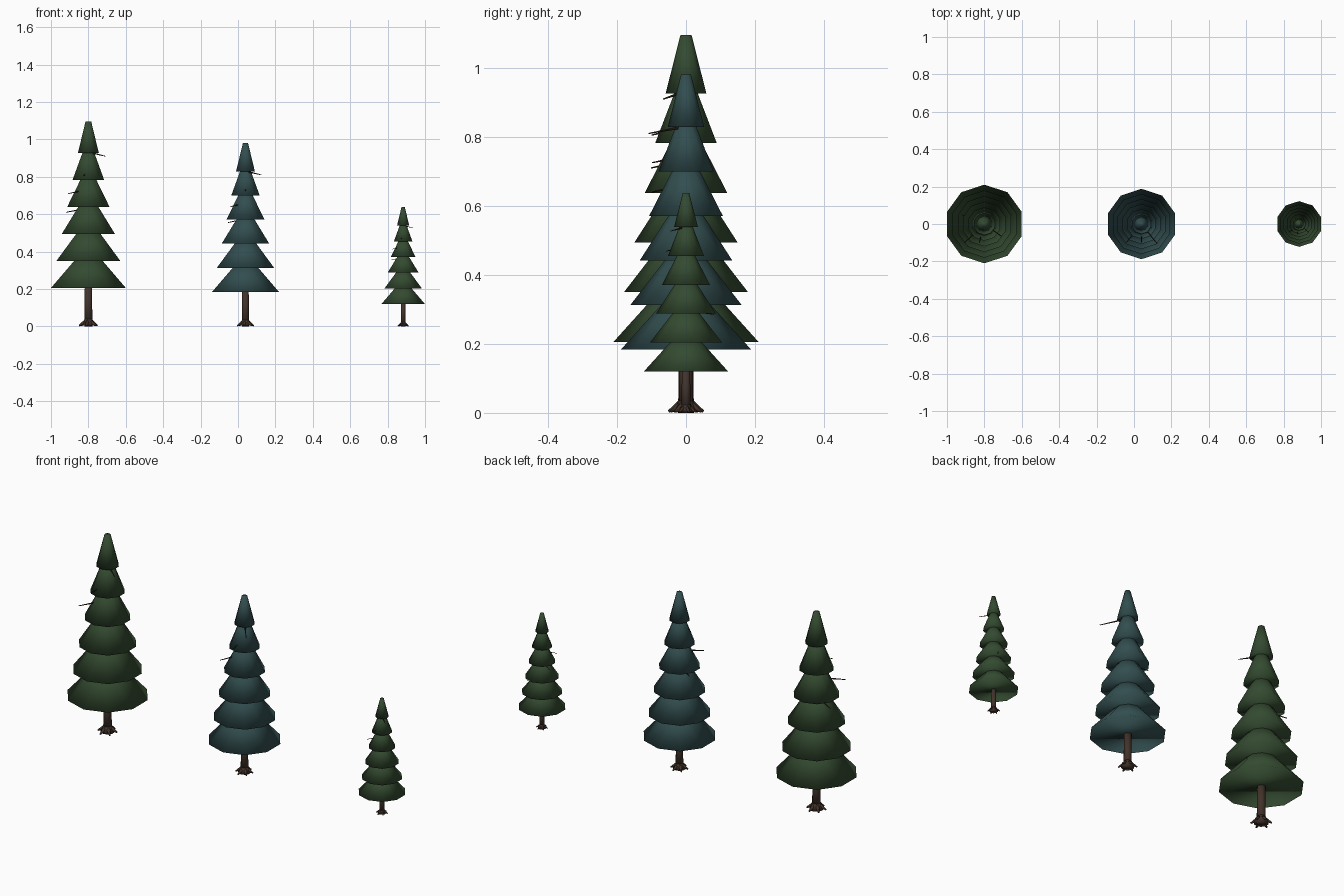
import bpy
import math
from mathutils import Vector

if "Cube" in bpy.data.objects:
    bpy.data.objects.remove(bpy.data.objects["Cube"], do_unlink=True)


def make_material(name, color):
    mat = bpy.data.materials.new(name)
    mat.use_nodes = True
    mat.diffuse_color = (*color, 1)
    mat.node_tree.nodes["Principled BSDF"].inputs["Base Color"].default_value = (*color, 1)
    return mat


green = make_material("dark pine green", (0.034, 0.070, 0.030))
teal = make_material("blue spruce", (0.032, 0.075, 0.078))
bark = make_material("brown bark", (0.055, 0.033, 0.023))
twig_brown = make_material("dark twig", (0.045, 0.022, 0.016))


def cone(name, start, end, r1, r2, sides, mat):
    """Tapered, smooth-shaded cone between two points."""
    start, end = Vector(start), Vector(end)
    axis = end - start
    bpy.ops.mesh.primitive_cone_add(vertices=sides, radius1=r1, radius2=r2,
                                    depth=axis.length, location=(start + end) / 2)
    obj = bpy.context.object
    if axis.xy.length > 0:
        obj.rotation_euler = axis.to_track_quat("Z", "Y").to_euler()
    obj.name = name
    obj.data.materials.append(mat)
    bpy.ops.object.shade_smooth()
    return obj


def build_tree(label, x, size, foliage, twig_tips):
    def place(px, py, pz):
        return (x + px * size, py * size, pz * size)

    # Trunk
    cone(label + "_trunk", place(0, 0, 0), place(0, 0, 0.23),
         0.023 * size, 0.020 * size, 10, bark)
    # Flared foot and root tips
    cone(label + "_trunk_foot", place(0, 0, 0.004), place(0, 0, 0.042),
         0.037 * size, 0.021 * size, 10, bark)
    for i in range(6):
        a = math.tau * (i + 0.3) / 6
        c, s = math.cos(a), math.sin(a)
        cone(f"{label}_root_{i + 1}", place(0.016 * c, 0.016 * s, 0.026),
             place(0.051 * c, 0.051 * s, 0.004),
             0.012 * size, 0.004 * size, 6, bark)
    # Six stacked foliage tiers
    for i in range(6):
        z = 0.206 + 0.144 * i
        r = 0.21 - 0.0302 * i
        cone(f"{label}_tier_{i + 1}", place(0, 0, z), place(0, 0, z + 0.17),
             r * size, r * 0.27 * size, 10, foliage)
    # Bare twigs poking out between tiers
    for i, (tx, ty, tz) in enumerate(twig_tips):
        cone(f"{label}_twig_{i + 1}", place(tx * 0.1, ty * 0.1, tz + 0.02),
             place(tx, ty, tz), 0.005 * size, 0.002 * size, 5, twig_brown)


build_tree("tall_tree", -0.8, 1.0, green,
           [(0.09, -0.065, 0.91), (-0.027, -0.1, 0.805),
            (-0.107, -0.1, 0.71), (-0.12, 0.05, 0.61)])
build_tree("middle_tree", 0.04, 0.895, teal,
           [(0.095, -0.12, 0.905), (0, -0.11, 0.81),
            (-0.09, -0.11, 0.715), (-0.105, 0.05, 0.62)])
build_tree("small_tree", 0.883, 0.582, green,
           [(0.09, -0.077, 0.905), (-0.02, -0.1, 0.805),
            (-0.1, -0.08, 0.71), (-0.11, 0.05, 0.61), (0.06, 0.14, 0.49)])
